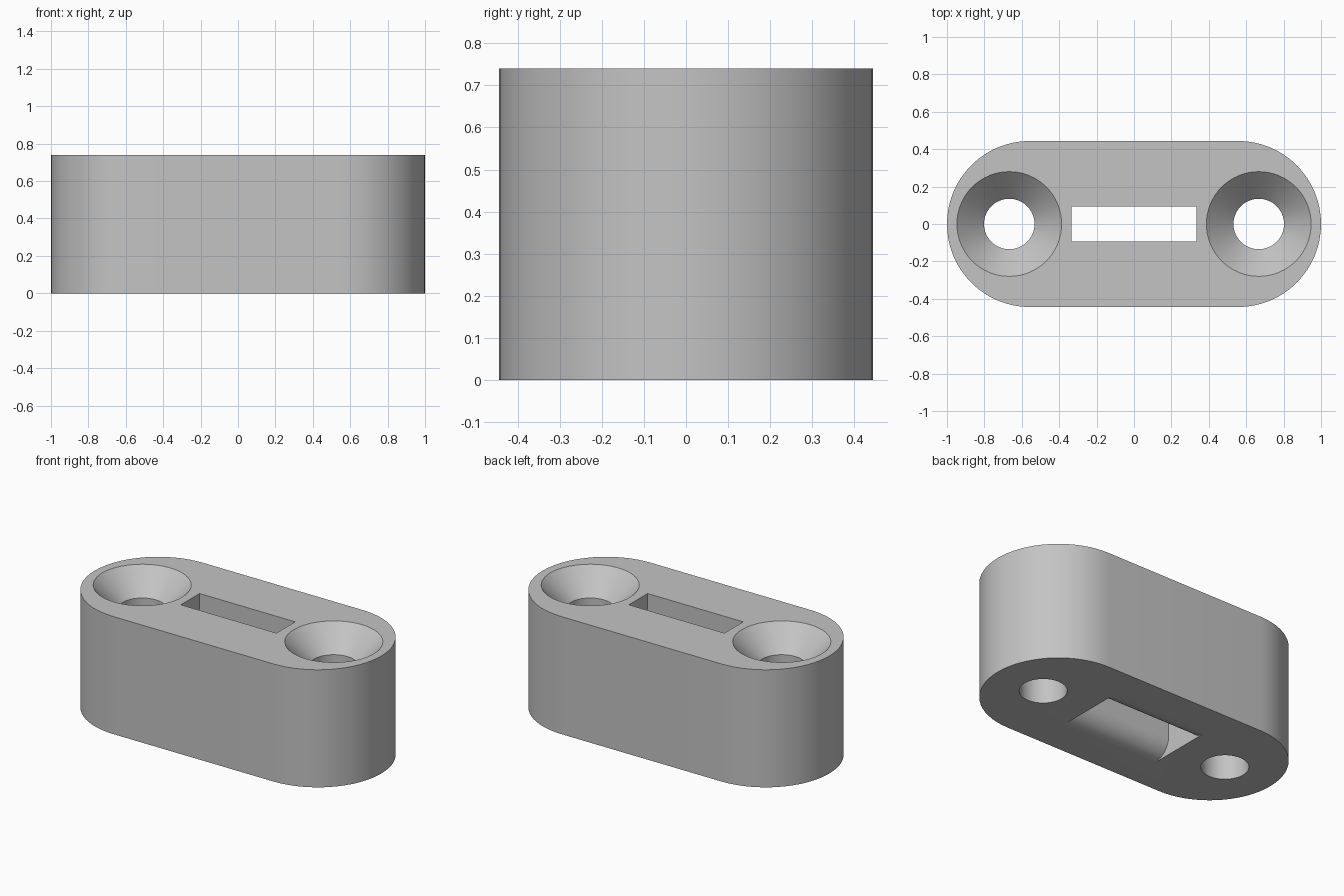
import bpy, bmesh
from math import sin, cos, pi, radians

cube = bpy.data.objects.get("Cube")
if cube:
    bpy.data.objects.remove(cube, do_unlink=True)

HEIGHT = 0.74
END_R, END_X = 0.444, 0.556          # rounded ends of the body
HOLE_X, HOLE_R, SINK_R = 0.667, 0.135, 0.28
SLOT_X, SLOT_Y, FLARE = 0.333, 0.093, 0.12

grey = bpy.data.materials.new("plain_grey")
grey.use_nodes = True
colour = (0.55, 0.55, 0.55, 1)
grey.diffuse_color = colour
grey.node_tree.nodes["Principled BSDF"].inputs["Base Color"].default_value = colour


def loft(name, sections):
    """Closed solid through matching rings of points."""
    bm = bmesh.new()
    rings = [[bm.verts.new(p) for p in ring] for ring in sections]
    n = len(rings[0])
    for a, b in zip(rings, rings[1:]):
        for i in range(n):
            j = (i + 1) % n
            bm.faces.new((a[i], a[j], b[j], b[i]))
    bm.faces.new(rings[0][::-1])
    bm.faces.new(rings[-1])
    bmesh.ops.recalc_face_normals(bm, faces=bm.faces)
    mesh = bpy.data.meshes.new(name)
    bm.to_mesh(mesh)
    bm.free()
    mesh.materials.append(grey)
    obj = bpy.data.objects.new(name, mesh)
    bpy.context.collection.objects.link(obj)
    return obj


def circle(x, z, r, n=64):
    return [(x + r * cos(2 * pi * i / n), r * sin(2 * pi * i / n), z) for i in range(n)]


def arc(x, r, start, n=32):
    return [(x + r * cos(start + pi * i / n), r * sin(start + pi * i / n)) for i in range(n + 1)]


# Body: rounded-end block
outline = arc(END_X, END_R, -pi / 2) + arc(-END_X, END_R, pi / 2)
body = loft("body", [[(x, y, z) for x, y in outline] for z in (0, HEIGHT)])

# Countersunk screw holes
cutters = []
for side, x in (("left", HOLE_X), ("right", -HOLE_X)):
    steps = [(-0.1, HOLE_R), (HEIGHT - SINK_R + HOLE_R, HOLE_R),
             (HEIGHT + 0.1, SINK_R + 0.1)]
    cutters.append(loft(side + "_hole_cutter", [circle(x, z, r) for z, r in steps]))

# Through slot, flared out along its bottom edges
steps = [pi / 2 * i / 16 for i in range(17)]
half = [(SLOT_Y + FLARE, -0.1)]
half += [(SLOT_Y + FLARE * (1 - sin(a)), FLARE * (1 - cos(a))) for a in steps]
half += [(SLOT_Y, HEIGHT + 0.1)]
profile = half + [(-y, z) for y, z in reversed(half)]
cutters.append(loft("slot_cutter", [[(x, y, z) for y, z in profile] for x in (-SLOT_X, SLOT_X)]))

# Cut the openings
bpy.ops.object.select_all(action="DESELECT")
body.select_set(True)
bpy.context.view_layer.objects.active = body
for cutter in cutters:
    cutter.hide_render = True
    mod = body.modifiers.new(cutter.name, "BOOLEAN")
    mod.operation = "DIFFERENCE"
    mod.solver = "EXACT"
    mod.object = cutter
    bpy.ops.object.modifier_apply(modifier=mod.name)
    bpy.data.objects.remove(cutter, do_unlink=True)

bpy.ops.object.shade_smooth_by_angle(angle=radians(30))
